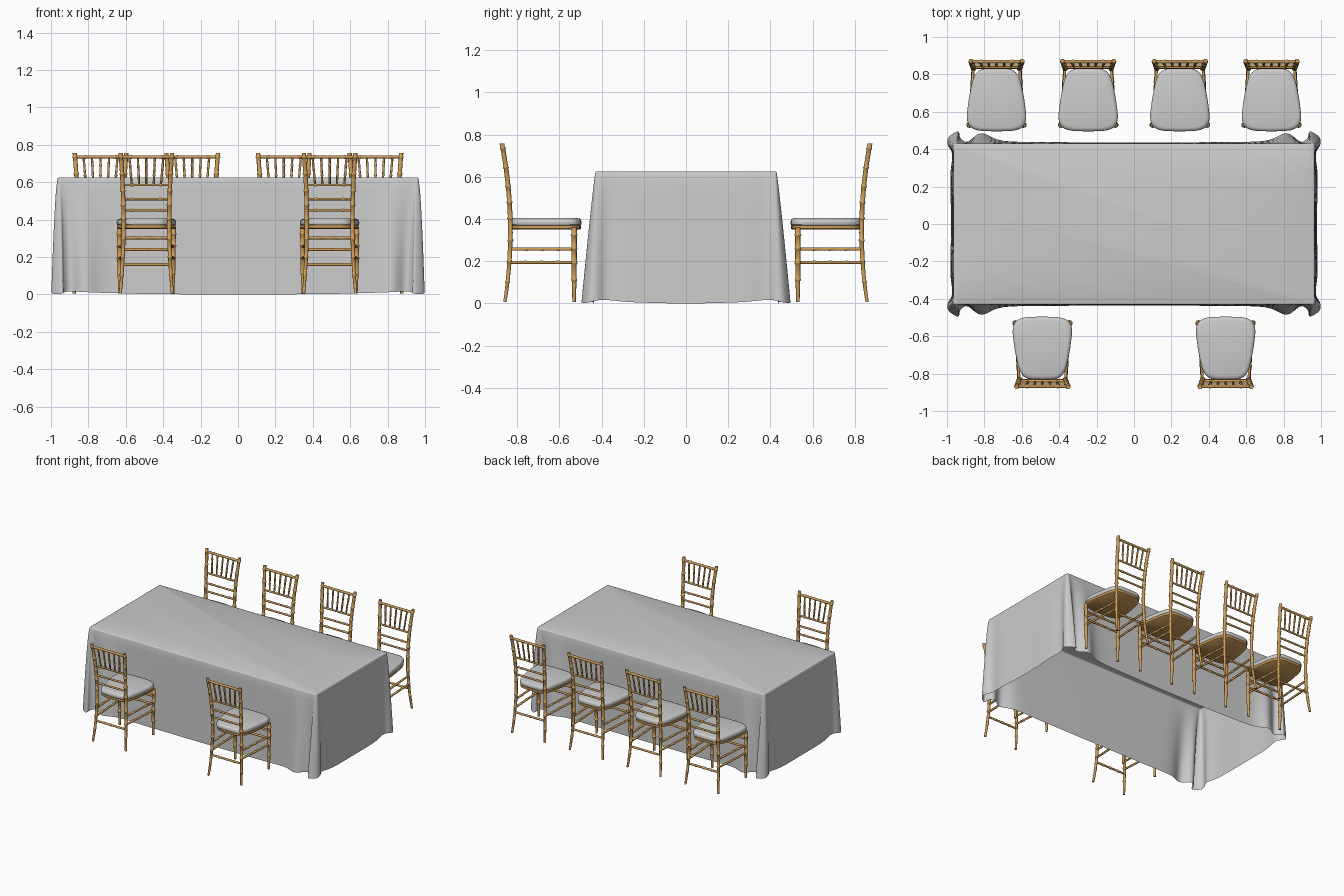
import bpy, bmesh, math
from mathutils import Vector

if "Cube" in bpy.data.objects:
    bpy.data.objects.remove(bpy.data.objects["Cube"])


def material(name, rgb):
    m = bpy.data.materials.new(name)
    m.diffuse_color = (*rgb, 1)
    m.use_nodes = True
    m.node_tree.nodes["Principled BSDF"].inputs["Base Color"].default_value = m.diffuse_color
    return m


CLOTH = material("grey_cloth", (0.6, 0.6, 0.6))
WOOD = material("golden_wood", (0.62, 0.34, 0.10))


def finish(bm, name, mat, recalc=True):
    """Turn a bmesh into a mesh, smooth with sharp edges kept."""
    if recalc:
        bmesh.ops.recalc_face_normals(bm, faces=bm.faces)
    for f in bm.faces:
        f.smooth = True
    for e in bm.edges:
        if len(e.link_faces) == 2 and e.calc_face_angle() > math.radians(45):
            e.smooth = False
    me = bpy.data.meshes.new(name)
    bm.to_mesh(me)
    bm.free()
    me.materials.append(mat)
    return me


def place(me, name, loc=(0, 0, 0), turn=0):
    ob = bpy.data.objects.new(name, me)
    ob.location = loc
    ob.rotation_euler.z = turn
    bpy.context.collection.objects.link(ob)


def loft(bm, rings, cap_start=True, cap_end=True):
    vr = [[bm.verts.new(p) for p in r] for r in rings]
    n = len(vr[0])
    for a, b in zip(vr, vr[1:]):
        for i in range(n):
            j = (i + 1) % n
            bm.faces.new((a[i], a[j], b[j], b[i]))
    if cap_start:
        bm.faces.new(vr[0][::-1])
    if cap_end:
        bm.faces.new(vr[-1])


def rod(bm, path, r, knots=(), taper=1.0, sides=10, steps=8):
    """Round rod along path(t), with bamboo-like rings at the given t."""
    p0, p1 = Vector(path(0)), Vector(path(1))
    length = (p1 - p0).length
    q = (p1 - p0).to_track_quat('Z', 'Y')
    w = 0.006 / length
    stations = [(i / steps, 1.0) for i in range(steps + 1)
                if all(abs(i / steps - k) > 2 * w for k in knots)]
    for k in knots:
        stations += [(k - w, 1.0), (k - w * 0.4, 1.28), (k + w * 0.4, 1.28), (k + w, 1.0)]
    rings = []
    for t, s in sorted(stations):
        rad = r * s * (taper + (1 - taper) * min(1, t * 2.5))
        rings.append([Vector(path(t)) + q @ Vector((rad * math.cos(a), rad * math.sin(a), 0))
                      for a in (2 * math.pi * i / sides for i in range(sides))])
    loft(bm, rings)


def line(a, b):
    a, b = Vector(a), Vector(b)
    return lambda t: a.lerp(b, t)


# ---------- chair (built facing the table, back towards +y) ----------
POST = [(0.139, 0.858, 0.006), (0.122, 0.832, 0.37), (0.138, 0.872, 0.757)]


def post_at(z, side=1):
    """Curve of the rear post through its three points."""
    out = [0, 0]
    for i, p in enumerate(POST):
        w = 1
        for j, o in enumerate(POST):
            if i != j:
                w *= (z - o[2]) / (p[2] - o[2])
        out[0] += w * p[0]
        out[1] += w * p[1]
    return Vector((out[0] * side, out[1], z))


def seat_ring(scale, z, n=48):
    pts = []
    for i in range(n):
        a = 2 * math.pi * i / n
        c, s = math.cos(a), math.sin(a)
        u = math.copysign(abs(c) ** 0.4, c)
        v = math.copysign(abs(s) ** 0.4, s)
        half = 0.165 - 0.05 * ((1 + v) / 2) ** 1.6
        y = 0.667 + 0.164 * scale * v
        if v < 0:
            y -= 0.008 * (1 - u * u) * -v
        pts.append(Vector((half * u * scale, y, z)))
    return pts


bm = bmesh.new()
for s in (-1, 1):
    # rear post, front leg, side stretchers
    rod(bm, lambda t: post_at(0.006 + 0.751 * t, s), 0.0115,
        (0.13, 0.26, 0.39, 0.53, 0.63, 0.73, 0.85, 0.97), taper=0.7, steps=16)
    rod(bm, line((s * 0.142, 0.53, 0.006), (s * 0.146, 0.53, 0.36)), 0.0125,
        (0.3, 0.53, 0.72, 0.9), taper=0.65)
    for z in (0.195, 0.257):
        rod(bm, line((s * 0.144, 0.53, z), post_at(z, s)), 0.0075, (0.25, 0.5, 0.75))
# front and rear stretchers
for z in (0.302, 0.24):
    rod(bm, line((-0.145, 0.53, z), (0.145, 0.53, z)), 0.0075, (0.25, 0.5, 0.75))
rod(bm, line(post_at(0.16, -1), post_at(0.16)), 0.0075, (0.25, 0.5, 0.75))
# back rails
for z, r in ((0.45, 0.007), (0.51, 0.007), (0.585, 0.007), (0.735, 0.009)):
    rod(bm, line(post_at(z, -1), post_at(z)), r, (0.2, 0.8))
# fanned spindles
for i in range(-2, 3):
    rod(bm, line((i * 0.039, post_at(0.585).y, 0.585), (i * 0.0455, post_at(0.735).y, 0.735)),
        0.006, (0.35, 0.7), sides=8, steps=3)
# seat board
loft(bm, [seat_ring(0.95, 0.35), seat_ring(0.98, 0.354), seat_ring(0.98, 0.37)])
frame = finish(bm, "chair_frame", WOOD)

bm = bmesh.new()
loft(bm, [seat_ring(k, z) for k, z in ((0.96, 0.369), (0.995, 0.374), (1.0, 0.384),
                                       (0.99, 0.394), (0.96, 0.401), (0.88, 0.405))])
cushion = finish(bm, "seat_cushion", CLOTH)

spots = [(x, 0) for x in (-0.735, -0.245, 0.245, 0.735)] + [(x, math.pi) for x in (-0.49, 0.49)]
for i, (x, turn) in enumerate(spots, 1):
    place(frame, f"chair_frame_{i}", (x, 0, 0), turn)
    place(cushion, f"seat_cushion_{i}", (x, 0, 0), turn)

# ---------- tablecloth: open shell, top edge lofted to a folded hem ----------
# one quarter: top x, top y, hem x, hem y, hem z
quarter = [
    (0.965, 0.00, 0.978, 0.00, 0.000), (0.965, 0.25, 0.982, 0.25, 0.006),
    (0.965, 0.36, 0.972, 0.37, 0.016), (0.965, 0.41, 0.996, 0.425, 0.014),
    (0.963, 0.425, 0.990, 0.465, 0.004), (0.957, 0.43, 0.940, 0.495, 0.004),
    (0.940, 0.43, 0.928, 0.46, 0.012), (0.915, 0.43, 0.890, 0.440, 0.016),
    (0.830, 0.43, 0.815, 0.485, 0.012), (0.700, 0.43, 0.700, 0.445, 0.008),
    (0.450, 0.43, 0.450, 0.438, 0.002), (0.000, 0.43, 0.000, 0.436, 0.000)]


def flip(pts, sx, sy):
    return [Vector((p[0] * sx, p[1] * sy, p[2] * sx, p[3] * sy, p[4])) for p in pts]


loop = (flip(quarter[:-1], 1, 1) + flip(quarter[:0:-1], -1, 1)
        + flip(quarter[:-1], -1, -1) + flip(quarter[:0:-1], 1, -1))
fine = []
n = len(loop)
for i in range(n):
    a, b, c, d = (loop[(i + k) % n] for k in (-1, 0, 1, 2))
    for k in range(5):
        t = k / 5
        fine.append(0.5 * (2 * b + (c - a) * t + (2 * a - 5 * b + 4 * c - d) * t * t
                           + (3 * b - a - 3 * c + d) * t ** 3))

rings = [[Vector((p[0] * 0.992, p[1] * 0.985, 0.625)) for p in fine],
         [Vector((p[0] * 0.998, p[1] * 0.996, 0.623)) for p in fine]]
for k in range(13):
    t = k / 12
    ring = []
    for p in fine:
        ex, ey = t ** 0.6, t ** 0.9
        ring.append(Vector((p[0] + (p[2] - p[0]) * ex, p[1] + (p[3] - p[1]) * ey,
                            0.617 + (p[4] - 0.617) * t)))
    rings.append(ring)
bm = bmesh.new()
loft(bm, rings[::-1], cap_start=False)
place(finish(bm, "tablecloth", CLOTH, recalc=False), "tablecloth")
